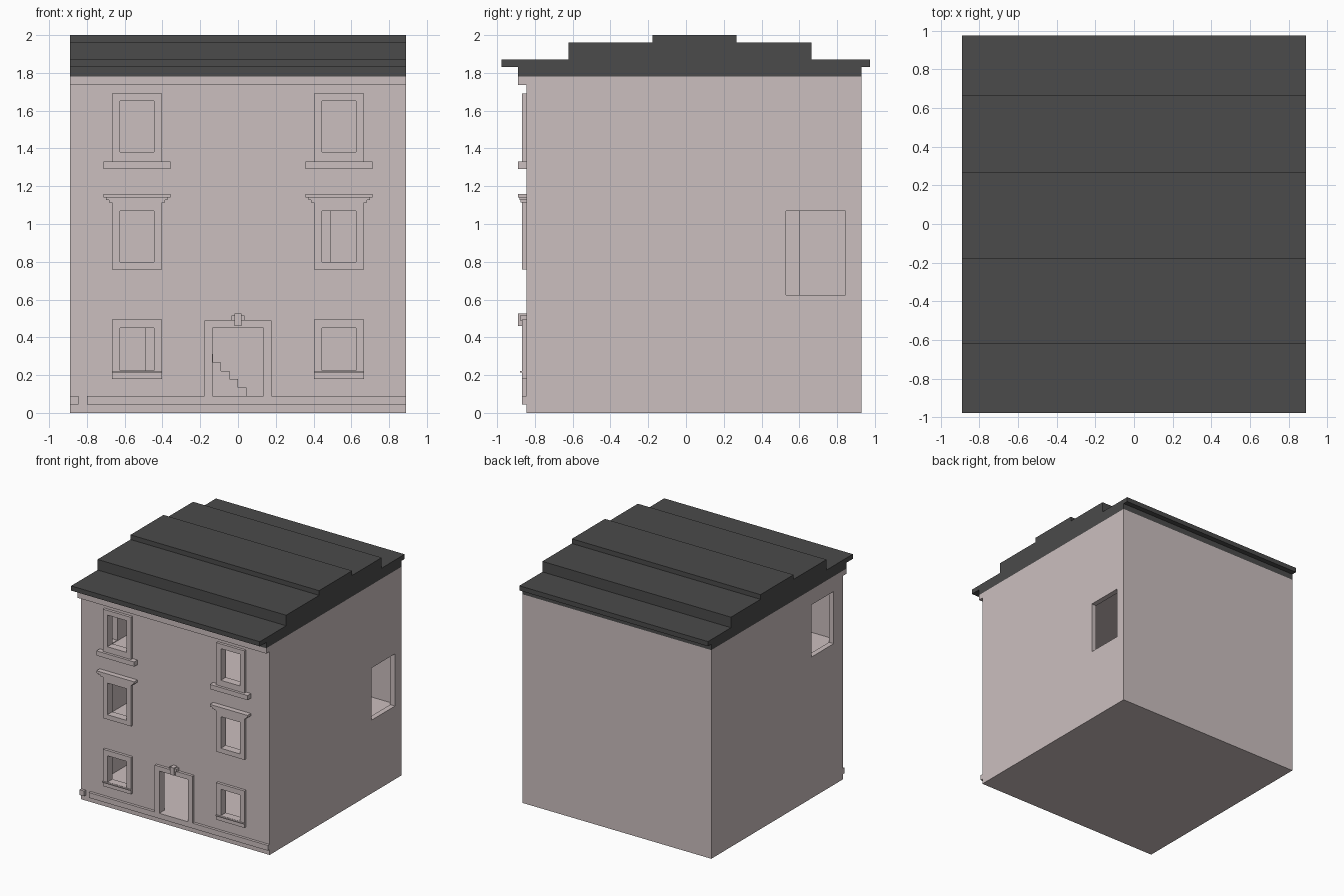
import bpy, bmesh

if "Cube" in bpy.data.objects:
    bpy.data.objects.remove(bpy.data.objects["Cube"])


def material(name, rgb):
    m = bpy.data.materials.new(name)
    m.diffuse_color = (*rgb, 1)
    m.use_nodes = True
    m.node_tree.nodes["Principled BSDF"].inputs["Base Color"].default_value = m.diffuse_color
    return m


STONE = material("pale pink stone", (0.60, 0.52, 0.52))
SLATE = material("dark slate", (0.07, 0.07, 0.07))


def boxes(name, spans, mat=STONE):
    """One object made of boxes given as (x0, x1, y0, y1, z0, z1)."""
    bm = bmesh.new()
    for x0, x1, y0, y1, z0, z1 in spans:
        verts = bmesh.ops.create_cube(bm, size=1)["verts"]
        for v in verts:
            v.co = (x1 if v.co.x > 0 else x0,
                    y1 if v.co.y > 0 else y0,
                    z1 if v.co.z > 0 else z0)
    me = bpy.data.meshes.new(name)
    bm.to_mesh(me)
    bm.free()
    me.materials.append(mat)
    ob = bpy.data.objects.new(name, me)
    bpy.context.collection.objects.link(ob)
    return ob


W, FRONT, BACK, TOP = 0.89, -0.845, 0.93, 1.78
T = 0.045  # wall thickness

# Hollow shell: cut the room space, then each opening
shell = boxes("house_walls", [(-W, W, FRONT, BACK, 0, TOP)])
cuts = [(-W + T, W - T, FRONT + T, BACK - T, 0.09, TOP + 0.1)]
for z0, z1 in ((0.225, 0.45), (0.80, 1.07), (1.38, 1.65)):
    for x0 in (-0.625, 0.445):
        cuts.append((x0, x0 + 0.18, FRONT - 0.1, FRONT + 0.1, z0, z1))
cuts.append((-0.135, 0.135, FRONT - 0.1, FRONT + 0.1, 0.09, 0.45))
cuts.append((W - 0.1, W + 0.1, 0.53, 0.845, 0.625, 1.07))
cuts.append((-W - 0.1, -W + 0.1, -0.72, -0.42, 1.205, 1.65))
cutters = []
for i, c in enumerate(cuts):
    cutter = boxes("cutter_%d" % i, [c])
    cutter.hide_render = True
    mod = shell.modifiers.new("cut_%d" % i, "BOOLEAN")
    mod.operation, mod.solver, mod.object = "DIFFERENCE", "EXACT", cutter
    cutters.append(cutter)
bpy.context.view_layer.update()
dg = bpy.context.evaluated_depsgraph_get()
baked = bpy.data.meshes.new_from_object(shell.evaluated_get(dg))
shell.modifiers.clear()
shell.data = baked
for c in cutters:
    bpy.data.objects.remove(c)

# Upper floors with stair openings along the back wall
IX, IY0, IY1, SY = W - T, FRONT + T, BACK - T, 0.60
for name, z, h0, h1 in (("middle_floor", 0.62, -0.49, 0.045),
                        ("upper_floor", 1.20, -0.045, 0.49)):
    boxes(name, [(-IX, IX, IY0, SY, z - T, z),
                 (-IX, h0, SY, IY1, z - T, z),
                 (h1, IX, SY, IY1, z - T, z)])

# Staircases, climbing in opposite directions
for name, base, rise, s in (("lower_stairs", 0.09, 0.53, -1),
                            ("upper_stairs", 0.62, 0.58, 1)):
    steps = []
    for i in range(12):
        a = s * (-0.045 + i * 0.0446)
        b = a + s * 0.0446
        steps.append((min(a, b), max(a, b), SY, IY1, base,
                      base + rise * (i + 1) / 12))
    boxes(name, steps)


def frame(x0, x1, z0, z1, ix0, ix1, iz0, iz1, y):
    """Spans of a surround left, right, below and above an opening."""
    return [(x0, ix0, y, FRONT, z0, z1), (ix1, x1, y, FRONT, z0, z1),
            (ix0, ix1, y, FRONT, z0, iz0), (ix0, ix1, y, FRONT, iz1, z1)]


# Window surrounds, sills and hoods on both sides of the door
for side, c in (("left", -0.535), ("right", 0.535)):
    for level, z0, z1, iz0, iz1 in (("ground", 0.18, 0.495, 0.225, 0.45),
                                    ("middle", 0.76, 1.115, 0.80, 1.07),
                                    ("top", 1.33, 1.69, 1.38, 1.65)):
        boxes(f"{side}_{level}_window_frame",
              frame(c - 0.133, c + 0.133, z0, z1, c - 0.09, c + 0.09,
                    iz0, iz1, -0.868))
    boxes(f"{side}_ground_sill",
          [(c - 0.133, c + 0.133, -0.88, FRONT, 0.215, 0.223)])
    boxes(f"{side}_middle_hood",
          [(c - 0.178, c + 0.178, -0.89, FRONT, 1.14, 1.16),
           (c - 0.163, c + 0.163, -0.882, FRONT, 1.127, 1.14),
           (c - 0.148, c + 0.148, -0.875, FRONT, 1.115, 1.127)])
    boxes(f"{side}_top_sill",
          [(c - 0.178, c + 0.178, -0.89, FRONT, 1.29, 1.33)])

# Doorway with keystone
boxes("door_frame", frame(-0.178, 0.178, 0.045, 0.49, -0.135, 0.135,
                          0.09, 0.45, -0.868))
boxes("door_keystone", [(-0.018, 0.018, -0.89, FRONT, 0.46, 0.525),
                        (-0.035, 0.035, -0.88, FRONT, 0.49, 0.515)])

# Base band and cornice on the front
boxes("base_band", [(-W, -0.845, -0.868, FRONT, 0.045, 0.09),
                    (-0.80, -0.178, -0.868, FRONT, 0.045, 0.09),
                    (0.178, W, -0.868, FRONT, 0.045, 0.09)])
boxes("cornice", [(-W, W, -0.89, FRONT, 1.735, TOP)])

# Stepped roof: one profile in y and z swept across the width
half = [(-0.89, TOP), (-0.89, 1.83), (-0.978, 1.83), (-0.978, 1.87),
        (-0.622, 1.87), (-0.622, 1.96), (-0.178, 1.96), (-0.178, 2.0),
        (0.267, 2.0), (0.267, 1.96), (0.665, 1.96), (0.665, 1.87),
        (0.975, 1.87), (0.975, 1.83), (0.93, 1.83), (0.93, TOP)]
bm = bmesh.new()
face = bm.faces.new([bm.verts.new((-W, y, z)) for y, z in half])
ext = bmesh.ops.extrude_face_region(bm, geom=[face])["geom"]
bmesh.ops.translate(bm, vec=(2 * W, 0, 0),
                    verts=[g for g in ext if isinstance(g, bmesh.types.BMVert)])
bmesh.ops.recalc_face_normals(bm, faces=bm.faces)
roof_mesh = bpy.data.meshes.new("stepped_roof")
bm.to_mesh(roof_mesh)
bm.free()
roof_mesh.materials.append(SLATE)
bpy.context.collection.objects.link(
    bpy.data.objects.new("stepped_roof", roof_mesh))
